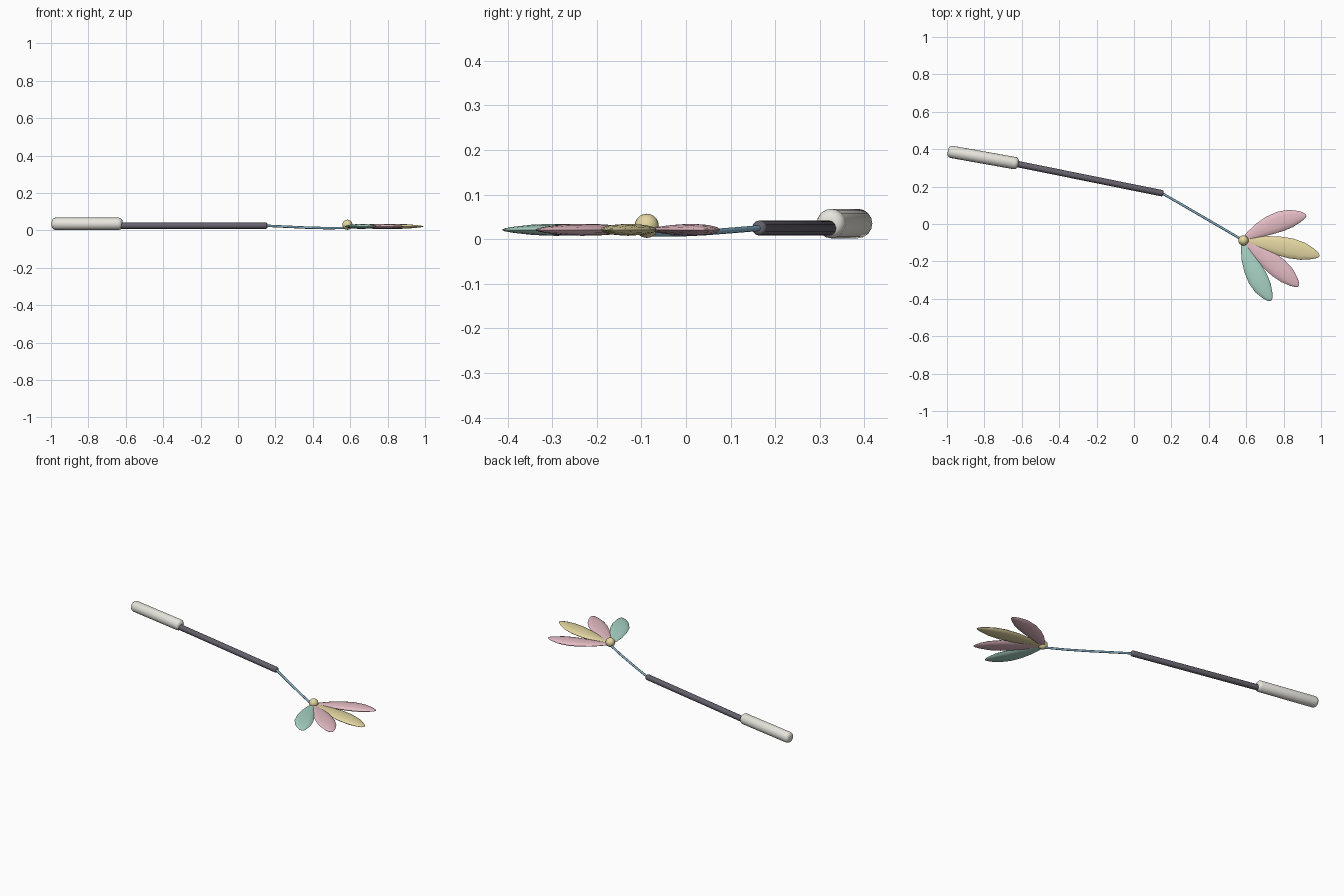
import bpy, bmesh, math
from mathutils import Vector

if "Cube" in bpy.data.objects:
    bpy.data.objects.remove(bpy.data.objects["Cube"])


def material(name, rgb):
    m = bpy.data.materials.new(name)
    m.diffuse_color = (*rgb, 1)
    m.use_nodes = True
    m.node_tree.nodes["Principled BSDF"].inputs["Base Color"].default_value = m.diffuse_color
    return m


WHITE = material("ivory", (0.80, 0.78, 0.72))
DARK = material("charcoal", (0.13, 0.12, 0.15))
BLUE = material("blue_cord", (0.25, 0.45, 0.60))
PINK = material("pink", (0.78, 0.50, 0.55))
YELLOW = material("yellow", (0.78, 0.68, 0.36))
TEAL = material("teal", (0.40, 0.66, 0.57))


def finish(obj, mat, angle):
    obj.data.materials.append(mat)
    bpy.ops.object.select_all(action='DESELECT')
    obj.select_set(True)
    bpy.context.view_layer.objects.active = obj
    bpy.ops.object.shade_smooth_by_angle(angle=math.radians(angle))


def loft(name, path, sizes, sides, mat, angle=50):
    """Elliptical rings (half width, half height) swept along a path."""
    path = [Vector(p) for p in path]
    bm = bmesh.new()
    rings = []
    for i, (p, (w, h)) in enumerate(zip(path, sizes)):
        d = path[min(i + 1, len(path) - 1)] - path[max(i - 1, 0)]
        side = Vector((-d.y, d.x, 0)).normalized()
        up = d.normalized().cross(side)
        rings.append([bm.verts.new(p + side * w * math.cos(a) + up * h * math.sin(a))
                      for a in (2 * math.pi * k / sides for k in range(sides))])
    for r, s in zip(rings, rings[1:]):
        for k in range(sides):
            n = (k + 1) % sides
            bm.faces.new((r[k], r[n], s[n], s[k]))
    bm.faces.new(rings[0])
    bm.faces.new(rings[-1])
    bmesh.ops.recalc_face_normals(bm, faces=bm.faces)
    me = bpy.data.meshes.new(name)
    bm.to_mesh(me)
    bm.free()
    obj = bpy.data.objects.new(name, me)
    bpy.context.collection.objects.link(obj)
    finish(obj, mat, angle)


def rounded_bar(name, a, b, r, bevel, sides, mat):
    """Straight round bar with rounded end edges."""
    a, b = Vector(a), Vector(b)
    d = (b - a).normalized()
    steps = [math.pi / 2 * k / 3 for k in range(4)]
    ends = [(bevel * (1 - math.sin(t)), r - bevel * (1 - math.cos(t))) for t in reversed(steps)]
    path = [a + d * o for o, _ in ends] + [b - d * o for o, _ in reversed(ends)]
    radii = [q for _, q in ends] + [q for _, q in reversed(ends)]
    loft(name, path, [(q, q) for q in radii], sides, mat)


# Grip and rod
rounded_bar("handle_grip", (-0.995, 0.389, 0.035), (-0.618, 0.322, 0.035), 0.033, 0.02, 16, WHITE)
rounded_bar("rod", (-0.66, 0.328, 0.025), (0.157, 0.163, 0.025), 0.017, 0.009, 12, DARK)

# Sagging cord
cord = [(0.145, 0.167, 0.025), (0.25, 0.107, 0.020), (0.36, 0.043, 0.015),
        (0.47, -0.021, 0.012), (0.585, -0.088, 0.013)]
loft("cord", cord, [(0.0065, 0.0065)] * len(cord), 8, BLUE)

# Bead where the feathers meet
bpy.ops.mesh.primitive_uv_sphere_add(segments=20, ring_count=12, radius=0.027,
                                     location=(0.585, -0.088, 0.03))
bead = bpy.context.object
bead.name = "bead"
finish(bead, YELLOW, 60)

# Feathers: tip position and sideways bow of the centre line
root = Vector((0.58, -0.088, 0.021))
feathers = [("feather_pink_upper", (0.921, 0.046), 0.022, PINK),
            ("feather_yellow", (0.992, -0.171), 0.010, YELLOW),
            ("feather_pink_lower", (0.880, -0.333), 0.008, PINK),
            ("feather_teal", (0.733, -0.410), -0.014, TEAL)]
outline = [(0, 0.008), (0.12, 0.023), (0.28, 0.039), (0.45, 0.050), (0.62, 0.054),
           (0.78, 0.047), (0.91, 0.029), (0.975, 0.015), (1, 0.004)]
for name, tip, bow, mat in feathers:
    axis = Vector((*tip, root.z)) - root
    side = Vector((-axis.y, axis.x, 0)).normalized()
    path = [root + axis * t + side * bow * 4 * t * (1 - t) for t, _ in outline]
    loft(name, path, [(w, w * 0.25) for _, w in outline], 12, mat, 60)
